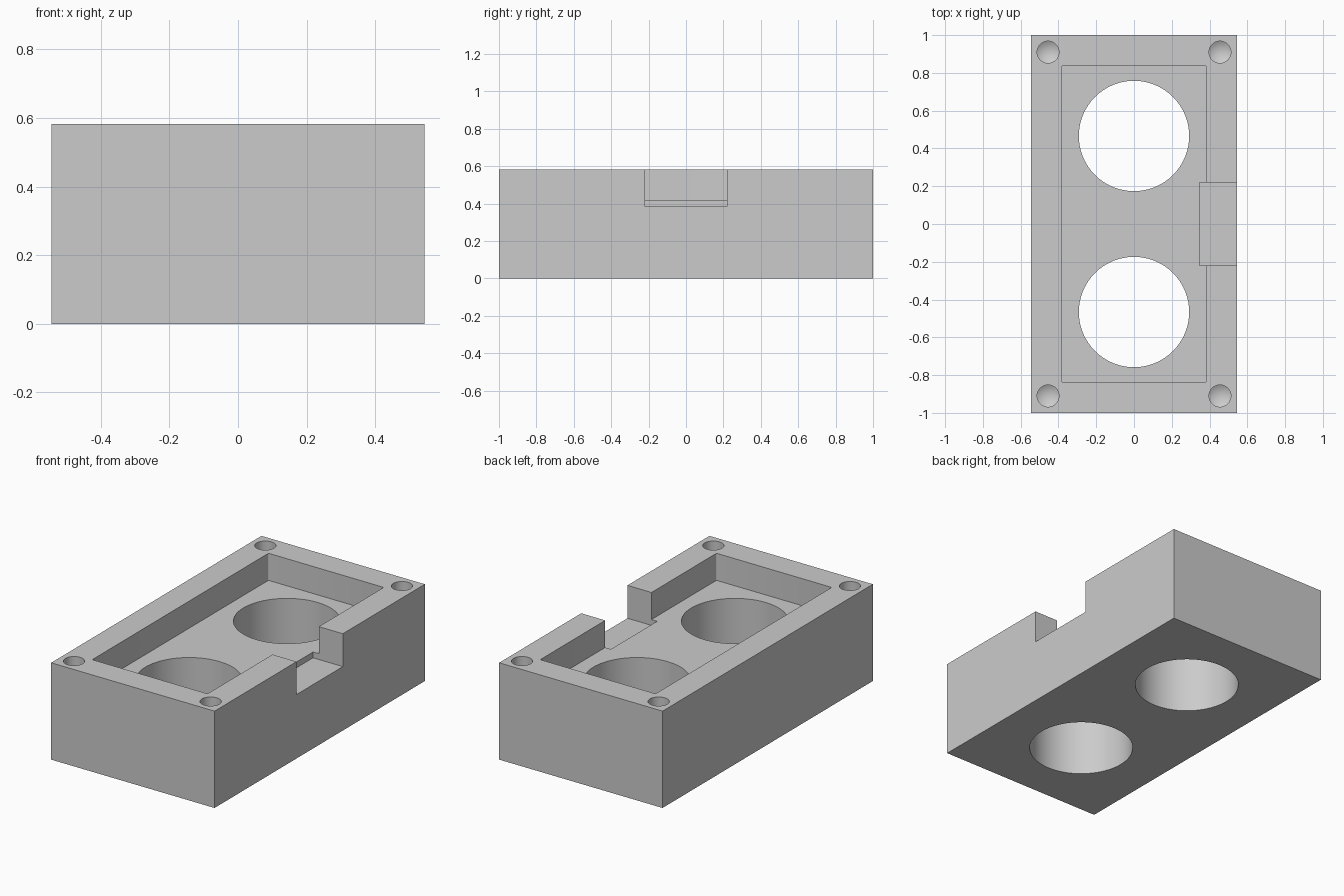
import bpy
import bmesh
from mathutils import Matrix, Vector

cube = bpy.data.objects.get("Cube")
if cube:
    bpy.data.objects.remove(cube, do_unlink=True)

WIDTH, LENGTH, HEIGHT = 1.088, 2.0, 0.583
POCKET_FLOOR, NOTCH_FLOOR = 0.42, 0.385
ABOVE = HEIGHT + 0.1

grey = bpy.data.materials.new("plain grey")
grey.use_nodes = True
colour = (0.6, 0.6, 0.6, 1)
grey.diffuse_color = colour
grey.node_tree.nodes["Principled BSDF"].inputs["Base Color"].default_value = colour


def finish(name, bm):
    mesh = bpy.data.meshes.new(name)
    bmesh.ops.recalc_face_normals(bm, faces=bm.faces)
    bm.to_mesh(mesh)
    bm.free()
    mesh.materials.append(grey)
    obj = bpy.data.objects.new(name, mesh)
    bpy.context.collection.objects.link(obj)
    return obj


def block(name, low, high, corner=0):
    """Box between two corners, with optional rounded vertical edges."""
    low, high = Vector(low), Vector(high)
    bm = bmesh.new()
    bmesh.ops.create_cube(bm, size=1, matrix=Matrix.Translation((low + high) / 2)
                          @ Matrix.Diagonal((*(high - low), 1)))
    if corner:
        upright = [e for e in bm.edges
                   if abs(e.verts[0].co.z - e.verts[1].co.z) > 0.01]
        bmesh.ops.bevel(bm, geom=upright, offset=corner, segments=3,
                        profile=0.5, affect='EDGES')
    return finish(name, bm)


def drill(name, x, y, radius, bottom, tip=0, sides=96):
    """Round cutter, with an optional conical tip."""
    bm = bmesh.new()
    bmesh.ops.create_cone(bm, cap_ends=True, segments=sides, radius1=radius,
                          radius2=radius, depth=ABOVE - bottom,
                          matrix=Matrix.Translation((x, y, (ABOVE + bottom) / 2)))
    if tip:
        base = min(bm.faces, key=lambda f: f.calc_center_median().z)
        point = bmesh.ops.poke(bm, faces=[base])["verts"][0]
        point.co.z -= tip
    return finish(name, bm)


# Solid body
body = block("housing_body", (-WIDTH / 2, -LENGTH / 2, 0),
             (WIDTH / 2, LENGTH / 2, HEIGHT))

# Recessed pocket and the side notch
cutters = [
    block("pocket_cutter", (-0.384, -0.838, POCKET_FLOOR),
          (0.384, 0.838, ABOVE), corner=0.01),
    block("notch_cutter", (0.346, -0.22, NOTCH_FLOOR), (0.7, 0.22, ABOVE)),
]

# Two large through holes and four blind screw holes
for side in (-1, 1):
    cutters.append(drill("through_hole_cutter", 0, side * 0.466, 0.292, -0.1))
    for x in (-0.455, 0.455):
        cutters.append(drill("screw_hole_cutter", x, side * 0.91, 0.058,
                             0.28, tip=0.035, sides=48))

bpy.ops.object.select_all(action='DESELECT')
body.select_set(True)
bpy.context.view_layer.objects.active = body
for cutter in cutters:
    cut = body.modifiers.new(cutter.name, 'BOOLEAN')
    cut.operation = 'DIFFERENCE'
    cut.solver = 'EXACT'
    cut.object = cutter
    bpy.ops.object.modifier_apply(modifier=cut.name)
    bpy.data.objects.remove(cutter, do_unlink=True)

bpy.ops.object.shade_smooth_by_angle()
